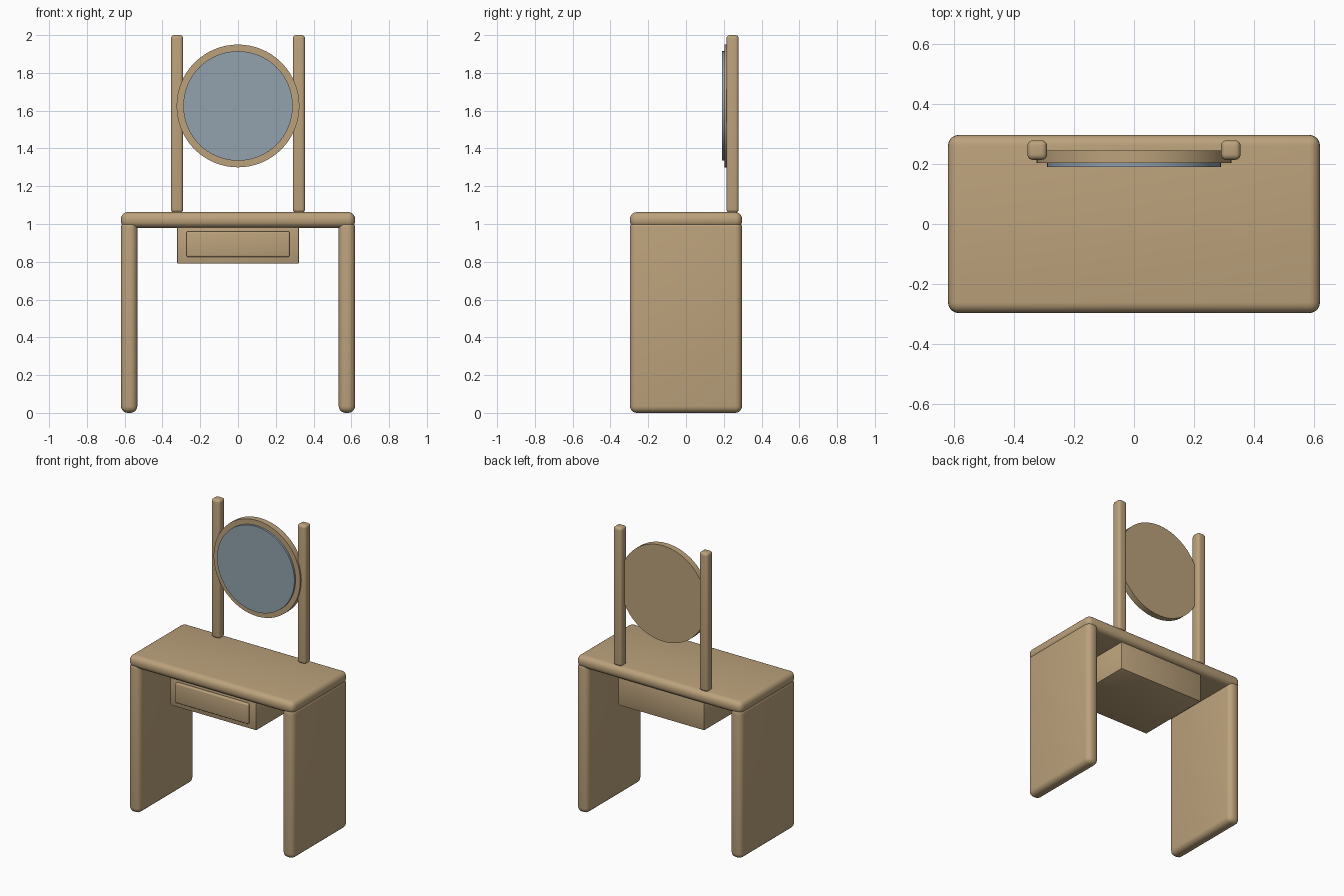
import bpy
import math

cube = bpy.data.objects.get("Cube")
if cube:
    bpy.data.objects.remove(cube, do_unlink=True)


def make_material(name, colour):
    mat = bpy.data.materials.new(name)
    mat.use_nodes = True
    mat.diffuse_color = colour
    mat.node_tree.nodes["Principled BSDF"].inputs["Base Color"].default_value = colour
    return mat


wood = make_material("light_wood", (0.5, 0.36, 0.2, 1))
glass = make_material("mirror_glass", (0.29, 0.36, 0.42, 1))


def finish(obj, name, mat):
    obj.name = name
    obj.data.materials.append(mat)
    bpy.ops.object.shade_smooth_by_angle(angle=math.radians(35))
    return obj


def box(name, x, y, z, radius, segments=5):
    """Rounded box spanning the given (low, high) ranges."""
    spans = (x, y, z)
    bpy.ops.mesh.primitive_cube_add(size=1, location=[(a + b) / 2 for a, b in spans])
    obj = bpy.context.object
    obj.scale = [b - a for a, b in spans]
    bpy.ops.object.transform_apply(location=False, rotation=False, scale=True)
    bevel = obj.modifiers.new("rounded_edges", "BEVEL")
    bevel.width = radius
    bevel.segments = segments
    bpy.ops.object.modifier_apply(modifier=bevel.name)
    return finish(obj, name, wood)


def disc(name, radius, y, z, mat):
    """Upright disc facing the front."""
    bpy.ops.mesh.primitive_cylinder_add(
        vertices=64, radius=radius, depth=y[1] - y[0],
        location=(0, sum(y) / 2, z), rotation=(math.pi / 2, 0, 0))
    return finish(bpy.context.object, name, mat)


# Table top
box("table_top", (-0.62, 0.62), (-0.297, 0.297), (0.98, 1.063), 0.036)

# Slab legs and mirror posts, one of each per side
for side, s in (("left", 1), ("right", -1)):
    box(side + "_side_panel", sorted((s * 0.533, s * 0.62)),
        (-0.297, 0.297), (0.003, 1.02), 0.036)
    box(side + "_mirror_post", sorted((s * 0.29, s * 0.355)),
        (0.214, 0.279), (1.06, 2.0), 0.018)

# Drawer case with raised front
box("drawer_case", (-0.322, 0.322), (-0.264, 0.264), (0.79, 1.0), 0.004, 2)
box("drawer_front", (-0.273, 0.273), (-0.285, -0.255), (0.826, 0.961), 0.008, 3)

# Round mirror
disc("mirror_frame", 0.325, (0.203, 0.245), 1.625, wood)
disc("mirror_glass", 0.29, (0.19, 0.215), 1.625, glass)

# Stand the model on the ground
for obj in bpy.context.scene.objects:
    if obj.name.endswith("side_panel"):
        obj.location.z -= 0.003
